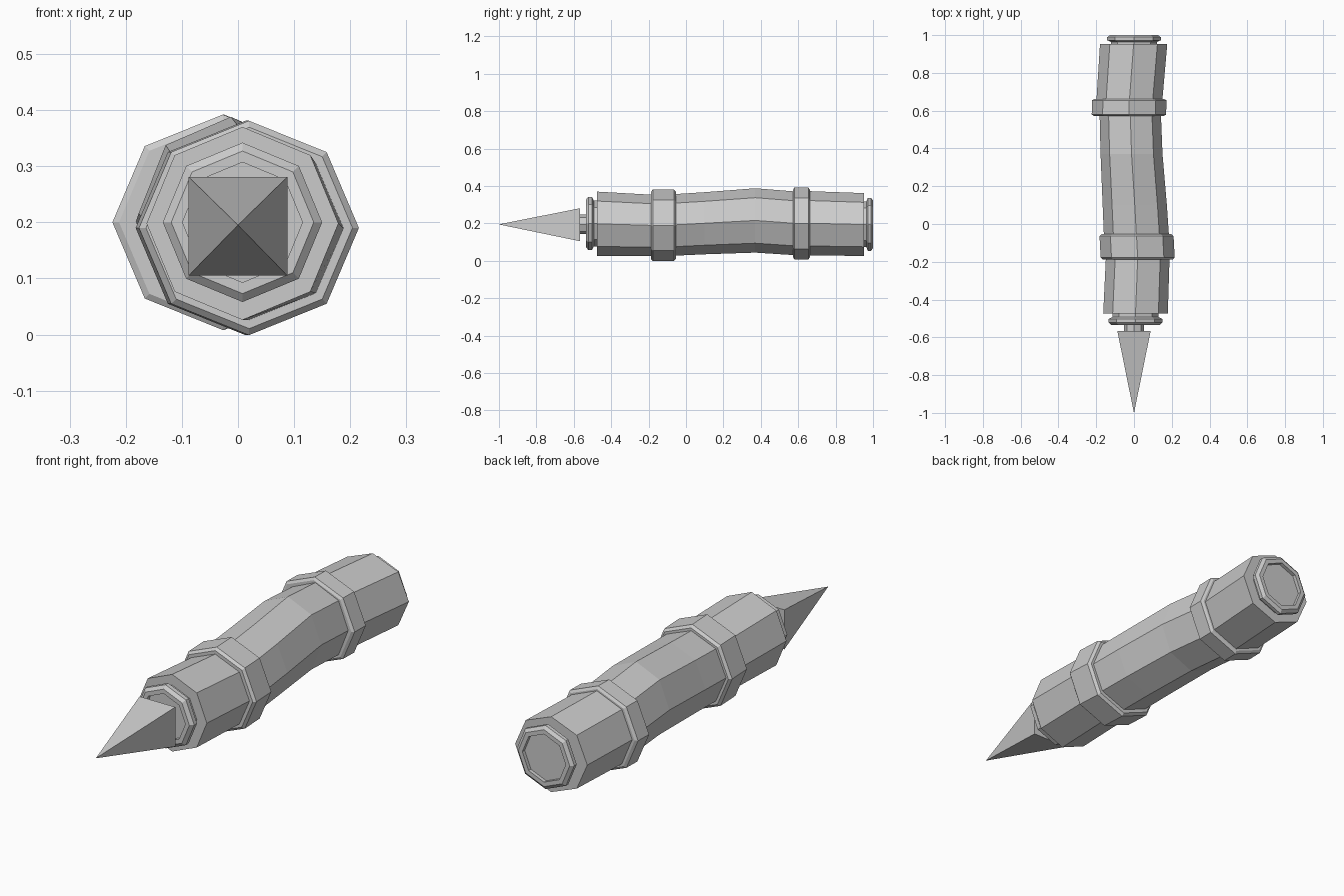
import bpy, bmesh, math

if "Cube" in bpy.data.objects:
    bpy.data.objects.remove(bpy.data.objects["Cube"])


def loft(name, sections, sides=8, start=0.0):
    """Skin a tube along y; each section is (y, centre x, centre z, radius x, radius z)."""
    bm = bmesh.new()
    loops = []
    for y, cx, cz, rx, rz in sections:
        angles = [start + 2 * math.pi * i / sides for i in range(sides)]
        loops.append([bm.verts.new((cx + rx * math.cos(a), y, cz + rz * math.sin(a)))
                      for a in angles])
    for a, b in zip(loops, loops[1:]):
        for i in range(sides):
            j = (i + 1) % sides
            bm.faces.new((a[i], a[j], b[j], b[i]))
    bm.faces.new(loops[0])
    bm.faces.new(loops[-1])
    bmesh.ops.recalc_face_normals(bm, faces=bm.faces)
    mesh = bpy.data.meshes.new(name)
    bm.to_mesh(mesh)
    bm.free()
    obj = bpy.data.objects.new(name, mesh)
    bpy.context.collection.objects.link(obj)
    return obj


def band(name, front, back, r):
    """Octagonal collar with narrow chamfers; front and back are (y, x, z) centres."""
    secs = []
    for t, rr in ((0, r - 0.045), (0, r - 0.012), (0.08, r), (0.92, r), (1, r - 0.012), (1, r - 0.045)):
        y, x, z = (a + (b - a) * t for a, b in zip(front, back))
        secs.append((y, x, z, rr, rr * 0.975))
    return loft(name, secs)


def end_cap(name, y_in, y_out, cx, cz, r):
    """Stepped octagonal plug with a rim and a recessed face."""
    d = y_out - y_in
    profile = [(-0.3, r - 0.02), (0.35, r - 0.02), (0.5, r), (0.8, r),
               (1.0, r - 0.015), (1.0, r - 0.035), (0.7, r - 0.035)]
    return loft(name, [(y_in + d * t, cx, cz, q, q) for t, q in profile])


# Bent handle, in three lengths that meet under the collars
loft("front_handle", [(-0.475, 0.008, 0.198, 0.171, 0.172),
                      (-0.12, 0.022, 0.188, 0.168, 0.162)])
loft("middle_handle", [(-0.12, 0.016, 0.189, 0.173, 0.164),
                       (0.10, 0.004, 0.201, 0.170, 0.166),
                       (0.37, -0.013, 0.216, 0.164, 0.172),
                       (0.62, -0.021, 0.198, 0.162, 0.170)])
loft("rear_handle", [(0.62, -0.027, 0.202, 0.174, 0.172),
                     (0.952, -0.002, 0.194, 0.178, 0.168)])

# Collars
band("front_collar", (-0.188, 0.020, 0.190), (-0.054, 0.013, 0.190), 0.196)
band("rear_collar", (0.572, -0.027, 0.200), (0.662, -0.025, 0.200), 0.197)

# End plugs
end_cap("front_plug", -0.47, -0.535, 0.008, 0.20, 0.142)
end_cap("rear_plug", 0.945, 1.0, 0.0, 0.195, 0.142)

# Neck and pointed tip
loft("tip_neck", [(-0.58, 0, 0.195, 0.052, 0.052), (-0.50, 0, 0.195, 0.052, 0.052)])
half_diagonal = 0.088 * math.sqrt(2)
loft("pointed_tip", [(-1.0, 0, 0.195, 0.0005, 0.0005),
                     (-0.567, 0, 0.193, half_diagonal, half_diagonal)],
     sides=4, start=math.pi / 4)
